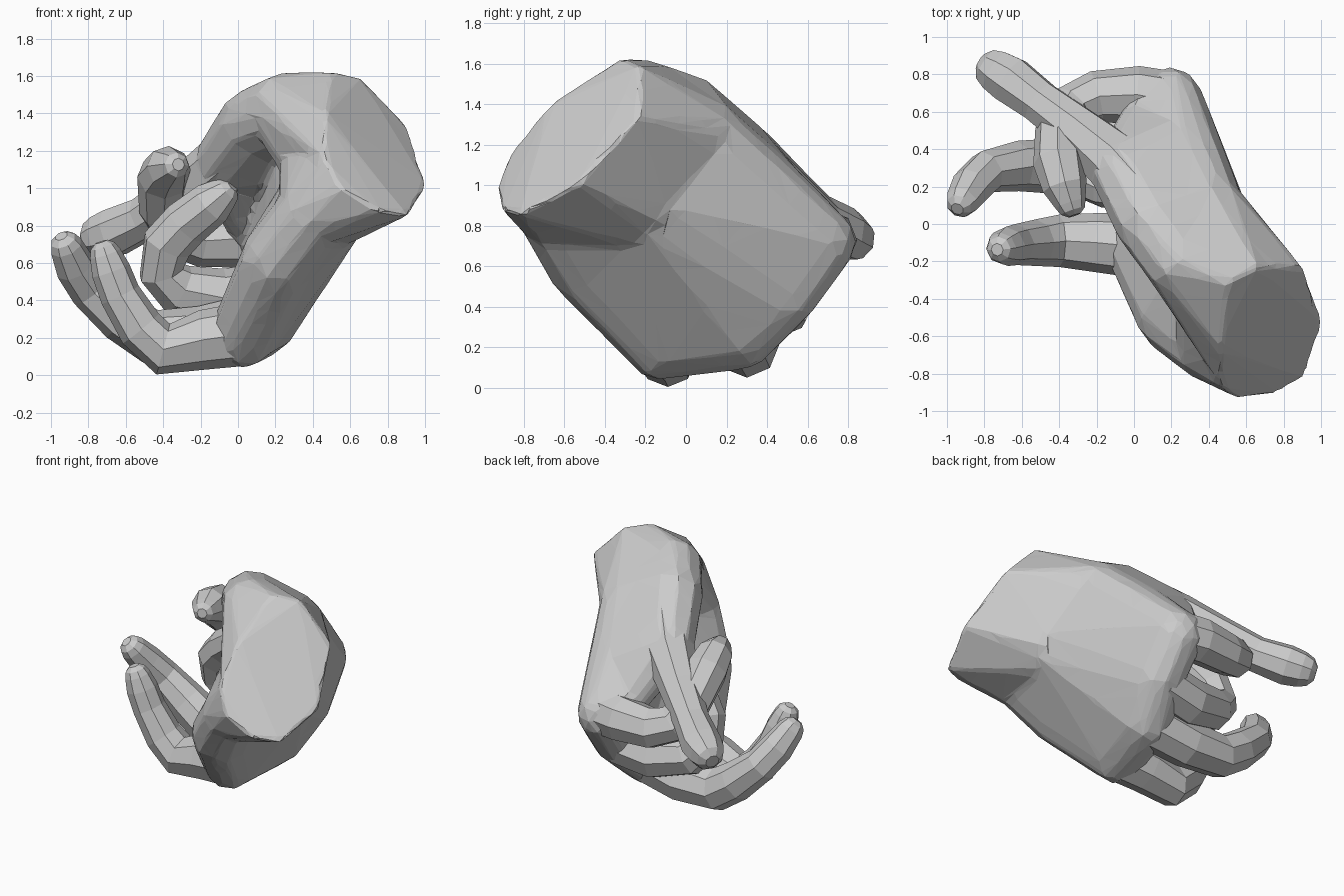
import bpy, bmesh, math
from mathutils import Vector

cube = bpy.data.objects.get("Cube")
if cube:
    bpy.data.objects.remove(cube, do_unlink=True)


def make_object(name, bm):
    mesh = bpy.data.meshes.new(name)
    bm.to_mesh(mesh)
    bm.free()
    obj = bpy.data.objects.new(name, mesh)
    bpy.context.collection.objects.link(obj)
    return obj


def ball(x, y, z, radius):
    """Points of a faceted ball, used as a corner of a hull."""
    bm = bmesh.new()
    bmesh.ops.create_icosphere(bm, subdivisions=2, radius=radius)
    points = [v.co + Vector((x, y, z)) for v in bm.verts]
    bm.free()
    return points


def add_hull(target, *groups):
    """Add the convex skin around several point groups to the target."""
    bm = bmesh.new()
    for group in groups:
        for p in group:
            bm.verts.new(p)
    result = bmesh.ops.convex_hull(bm, input=bm.verts)
    spare = {g for g in result["geom_interior"] + result["geom_unused"]
             if isinstance(g, bmesh.types.BMVert)}
    bmesh.ops.delete(bm, geom=list(spare), context="VERTS")
    mesh = bpy.data.meshes.new("hull")
    bm.to_mesh(mesh)
    bm.free()
    target.from_mesh(mesh)
    bpy.data.meshes.remove(mesh)


def finger(name, joints, sides=8):
    """Tapered faceted tube through (x, y, z, radius) joints, with a rounded tip."""
    pts = [Vector(j[:3]) for j in joints]
    radii = [j[3] for j in joints]
    tip, tip_radius = pts[-1], radii[-1]
    tip_dir = (tip - pts[-2]).normalized()
    for reach, width in ((.5, .8), (.8, .4)):
        pts.append(tip + tip_dir * tip_radius * reach)
        radii.append(tip_radius * width)
    bm = bmesh.new()
    rings = []
    direction = (pts[1] - pts[0]).normalized()
    side = direction.orthogonal().normalized()
    for i, p in enumerate(pts):
        before = (p - pts[i - 1]).normalized() if i else direction
        after = (pts[i + 1] - p).normalized() if i + 1 < len(pts) else before
        tangent = (before + after).normalized()
        side = direction.rotation_difference(tangent) @ side
        direction = tangent
        up = tangent.cross(side)
        ring = []
        for k in range(sides):
            a = math.tau * k / sides
            ring.append(bm.verts.new(p + radii[i] * (side * math.cos(a) + up * math.sin(a))))
        rings.append(ring)
    for a, b in zip(rings, rings[1:]):
        for k in range(sides):
            n = (k + 1) % sides
            bm.faces.new((a[k], a[n], b[n], b[k]))
    bm.faces.new(rings[0][::-1])
    bm.faces.new(rings[-1])
    bmesh.ops.recalc_face_normals(bm, faces=bm.faces)
    return make_object(name, bm)


# Cut end of the wrist
wrist = [Vector(p) for p in (
    (.5, -.32, 1.625), (.66, -.23, 1.59), (.9, -.23, 1.34), (1.01, -.53, 1.01),
    (.91, -.82, .855), (.75, -.91, .88), (.55, -.93, 1), (.465, -.87, 1.15), (.465, -.67, 1.4))]

# Masses of the palm
carpal = ball(.45, -.2, .9, .25)
back = ball(.3, .05, .59, .2)
heel = ball(.21, -.49, .61, .2)
upper_heel = ball(.4, -.65, .87, .19)
mid_palm = ball(.4, -.4, 1.15, .18)
thenar = ball(.25, -.2, 1.42, .2)
radial = ball(.38, .1, 1.22, .2)
thumb_root = ball(.1, 0, 1.35, .2)
thumb_knuckle = ball(-.06, .28, 1.14, .175)
web = ball(.24, .45, 1, .13)
inner_web = ball(.04, .55, .83, .12)
index_knuckle = ball(.19, .66, .72, .18)
middle_knuckle = ball(.2, .48, .46, .17)
ring_knuckle = ball(.12, .27, .27, .18)
little_knuckle = ball(.03, -.13, .22, .18)

bm = bmesh.new()
for groups in (
        (wrist, carpal, upper_heel), (wrist, carpal, radial), (wrist, thenar, radial),
        (wrist, carpal, mid_palm), (wrist, mid_palm, thenar), (wrist, mid_palm, upper_heel),
        (carpal, back, radial), (carpal, back, upper_heel, heel),
        (thenar, radial, thumb_root), (radial, thumb_root, thumb_knuckle),
        (radial, thumb_knuckle, web), (thumb_knuckle, web, inner_web),
        (web, inner_web, index_knuckle), (carpal, back, radial, web, index_knuckle),
        (carpal, back, index_knuckle, middle_knuckle),
        (carpal, back, middle_knuckle, ring_knuckle),
        (carpal, back, ring_knuckle, little_knuckle),
        (carpal, back, heel, little_knuckle)):
    add_hull(bm, *groups)
palm = make_object("palm", bm)

# Fuse the masses into one faceted skin
fuse = palm.modifiers.new("fuse", "REMESH")
fuse.mode = "VOXEL"
fuse.voxel_size = .022
soften = palm.modifiers.new("soften", "SMOOTH")
soften.iterations = 2
facet = palm.modifiers.new("facet", "DECIMATE")
facet.ratio = .03
bpy.context.view_layer.update()
evaluated = palm.evaluated_get(bpy.context.evaluated_depsgraph_get())
skin = bpy.data.meshes.new_from_object(evaluated)
palm.modifiers.clear()
palm.data = skin
skin.shade_flat()

# Thumb and fingers, from knuckle to tip
finger("thumb", [(.1, .1, 1.27, .19), (-.1, .33, 1.1, .17), (-.3, .5, .97, .135),
                 (-.5, .65, .84, .12), (-.66, .77, .765, .135), (-.74, .82, .74, .12)])
finger("index_finger", [(.18, .66, .73, .16), (.02, .69, .73, .155), (-.2, .68, .72, .14),
                        (-.33, .62, .76, .13), (-.4, .5, .89, .13), (-.4, .33, 1.06, .14),
                        (-.37, .2, 1.11, .12), (-.34, .11, 1.12, .085)])
finger("middle_finger", [(.18, .48, .45, .16), (-.08, .46, .41, .16), (-.32, .42, .46, .14),
                         (-.41, .37, .55, .125), (-.38, .32, .7, .135), (-.28, .27, .81, .13),
                         (-.14, .2, .92, .12), (-.08, .17, .97, .09)])
finger("ring_finger", [(.1, .27, .27, .17), (-.2, .3, .21, .16), (-.47, .31, .21, .145),
                       (-.62, .31, .31, .135), (-.79, .28, .46, .115), (-.87, .2, .58, .11),
                       (-.92, .12, .69, .09)])
finger("little_finger", [(.03, -.12, .22, .17), (-.18, -.1, .19, .16), (-.4, -.09, .14, .14),
                         (-.52, -.1, .25, .125), (-.63, -.11, .43, .11), (-.68, -.12, .56, .105),
                         (-.71, -.13, .65, .085)])
